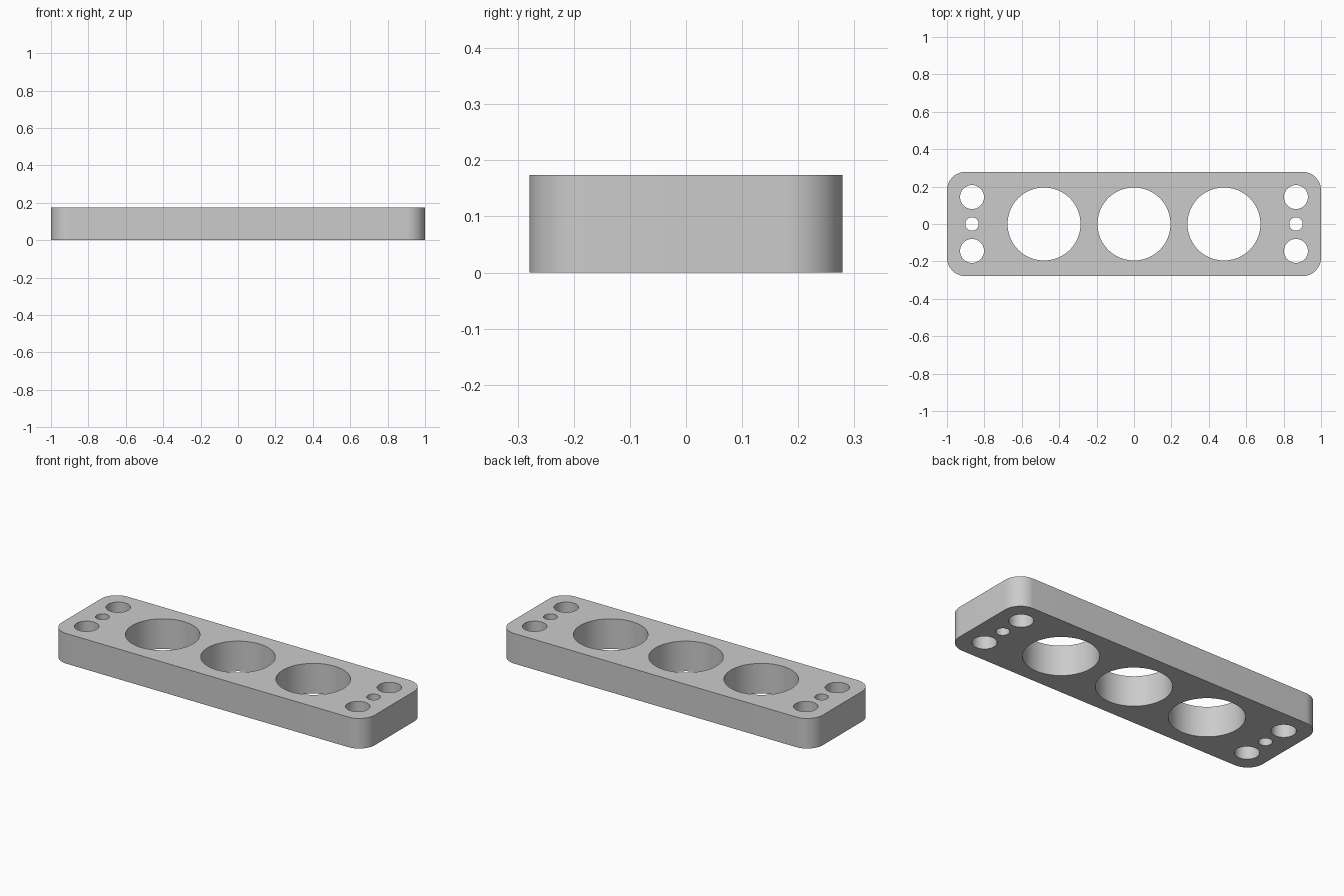
import bpy
import bmesh
from math import radians, pi, cos, sin

HALF_X, HALF_Y, HEIGHT, CORNER = 1.0, 0.279, 0.174, 0.1

default_cube = bpy.data.objects.get("Cube")
if default_cube:
    bpy.data.objects.remove(default_cube, do_unlink=True)

grey = bpy.data.materials.new("light grey")
grey.use_nodes = True
colour = (0.6, 0.6, 0.6, 1)
grey.diffuse_color = colour
grey.node_tree.nodes["Principled BSDF"].inputs["Base Color"].default_value = colour


def add_object(name, bm):
    mesh = bpy.data.meshes.new(name)
    bm.to_mesh(mesh)
    bm.free()
    mesh.materials.append(grey)
    obj = bpy.data.objects.new(name, mesh)
    bpy.context.collection.objects.link(obj)
    return obj


def rounded_plate(name, steps=16):
    """Rectangle with round corners, extruded upward."""
    bm = bmesh.new()
    outline = []
    for quarter, (sx, sy) in enumerate([(1, 1), (-1, 1), (-1, -1), (1, -1)]):
        for i in range(steps + 1):
            a = (quarter + i / steps) * pi / 2
            outline.append(bm.verts.new((sx * (HALF_X - CORNER) + CORNER * cos(a),
                                         sy * (HALF_Y - CORNER) + CORNER * sin(a), 0)))
    base = bm.faces.new(outline)
    top = bmesh.ops.extrude_face_region(bm, geom=[base])["geom"]
    bmesh.ops.translate(bm, vec=(0, 0, HEIGHT),
                        verts=[v for v in top if isinstance(v, bmesh.types.BMVert)])
    bmesh.ops.recalc_face_normals(bm, faces=bm.faces)
    return add_object(name, bm)


def drill(bm, x, y, radius, segments):
    """Add one upright cylinder to the hole cutter."""
    made = bmesh.ops.create_cone(bm, cap_ends=True, segments=segments, radius1=radius,
                                 radius2=radius, depth=HEIGHT * 2)
    bmesh.ops.translate(bm, vec=(x, y, HEIGHT / 2), verts=made["verts"])


# Plate body
plate = rounded_plate("plate")

# Holes: three large in a row, two medium and one small at each end
cutter_bm = bmesh.new()
for side in (-1, 0, 1):
    drill(cutter_bm, side * 0.481, 0, 0.195, 96)
for side in (-1, 1):
    drill(cutter_bm, side * 0.866, 0, 0.036, 48)
    for row in (-1, 1):
        drill(cutter_bm, side * 0.866, row * 0.144, 0.064, 64)
cutter = add_object("hole_cutter", cutter_bm)

cut = plate.modifiers.new("holes", "BOOLEAN")
cut.operation = "DIFFERENCE"
cut.solver = "EXACT"
cut.object = cutter

# Apply the cut, drop the cutter and shade the round walls smooth
bpy.ops.object.select_all(action="DESELECT")
plate.select_set(True)
bpy.context.view_layer.objects.active = plate
bpy.ops.object.modifier_apply(modifier=cut.name)
bpy.data.objects.remove(cutter, do_unlink=True)
bpy.ops.object.shade_smooth_by_angle(angle=radians(30))
